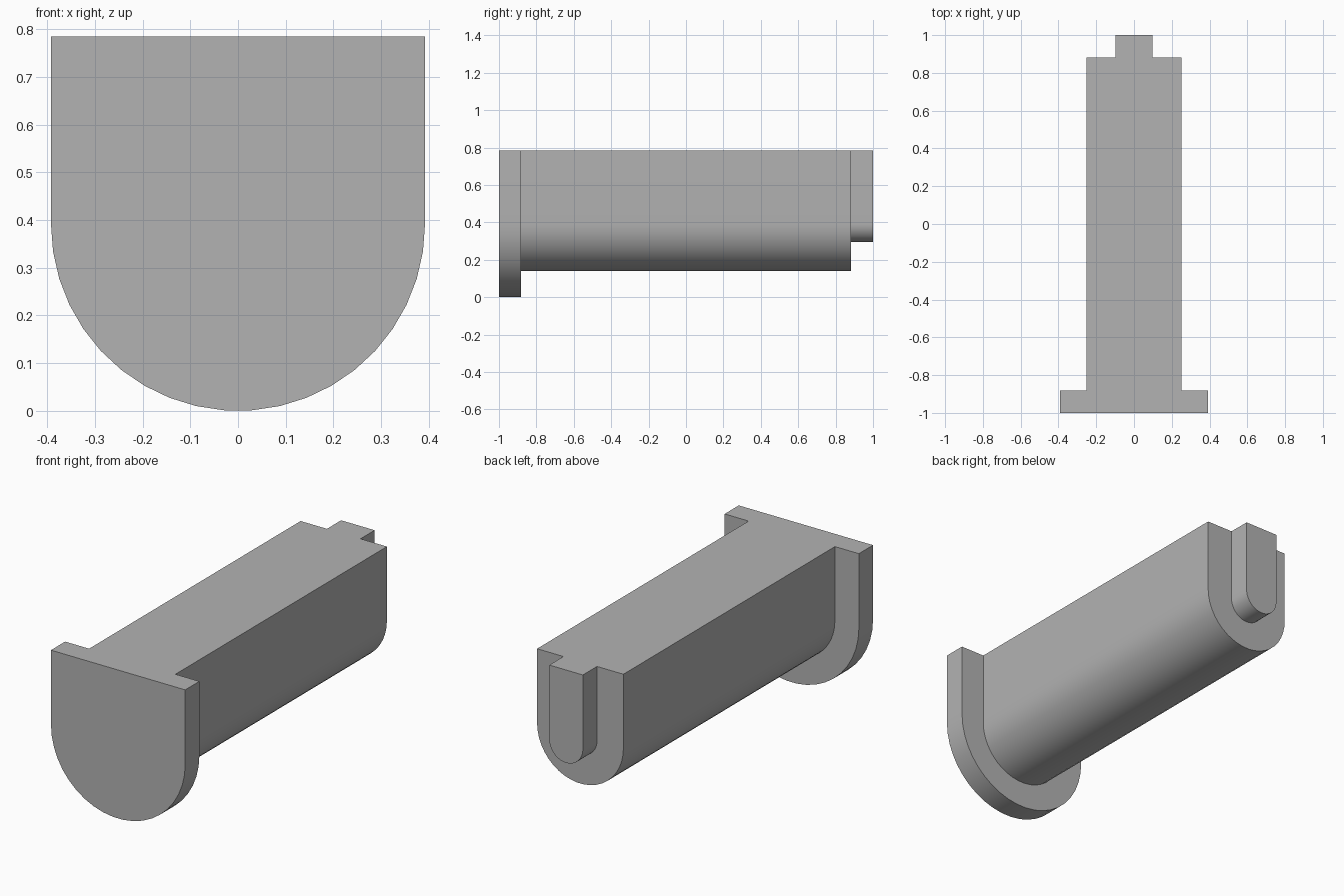
import bpy
import bmesh
import math

if "Cube" in bpy.data.objects:
    bpy.data.objects.remove(bpy.data.objects["Cube"], do_unlink=True)

TOP = 0.784
CENTRE = 0.392
SEGMENTS = 21

grey = bpy.data.materials.new("plain grey")
grey.use_nodes = True
colour = (0.45, 0.45, 0.45, 1)
grey.diffuse_color = colour
grey.node_tree.nodes["Principled BSDF"].inputs["Base Color"].default_value = colour


def u_section(bm, y, radius):
    """Open U outline: straight sides with a half-round bottom."""
    points = [(radius, TOP)]
    for i in range(SEGMENTS + 1):
        a = math.pi * i / SEGMENTS
        points.append((radius * math.cos(a), CENTRE - radius * math.sin(a)))
    points.append((-radius, TOP))
    return [bm.verts.new((x, y, z)) for x, z in points]


# Stepped pin: wide front plate, long body, narrow rear tab
stations = [(-1, 0.392), (-0.882, 0.392), (-0.882, 0.252),
            (0.882, 0.252), (0.882, 0.098), (1, 0.098)]
bm = bmesh.new()
rings = [u_section(bm, y, r) for y, r in stations]
for a, b in zip(rings, rings[1:]):
    for i in range(len(a) - 1):
        bm.faces.new((a[i], a[i + 1], b[i + 1], b[i]))

# End caps and the flat top
bm.faces.new(rings[0])
bm.faces.new(rings[-1])
bm.faces.new([r[0] for r in rings] + [r[-1] for r in reversed(rings)])
bmesh.ops.recalc_face_normals(bm, faces=bm.faces)

mesh = bpy.data.meshes.new("stepped_pin")
bm.to_mesh(mesh)
bm.free()
mesh.materials.append(grey)
pin = bpy.data.objects.new("stepped_pin", mesh)
bpy.context.collection.objects.link(pin)

bpy.ops.object.select_all(action="DESELECT")
pin.select_set(True)
bpy.context.view_layer.objects.active = pin
bpy.ops.object.shade_smooth_by_angle(angle=math.radians(30))
